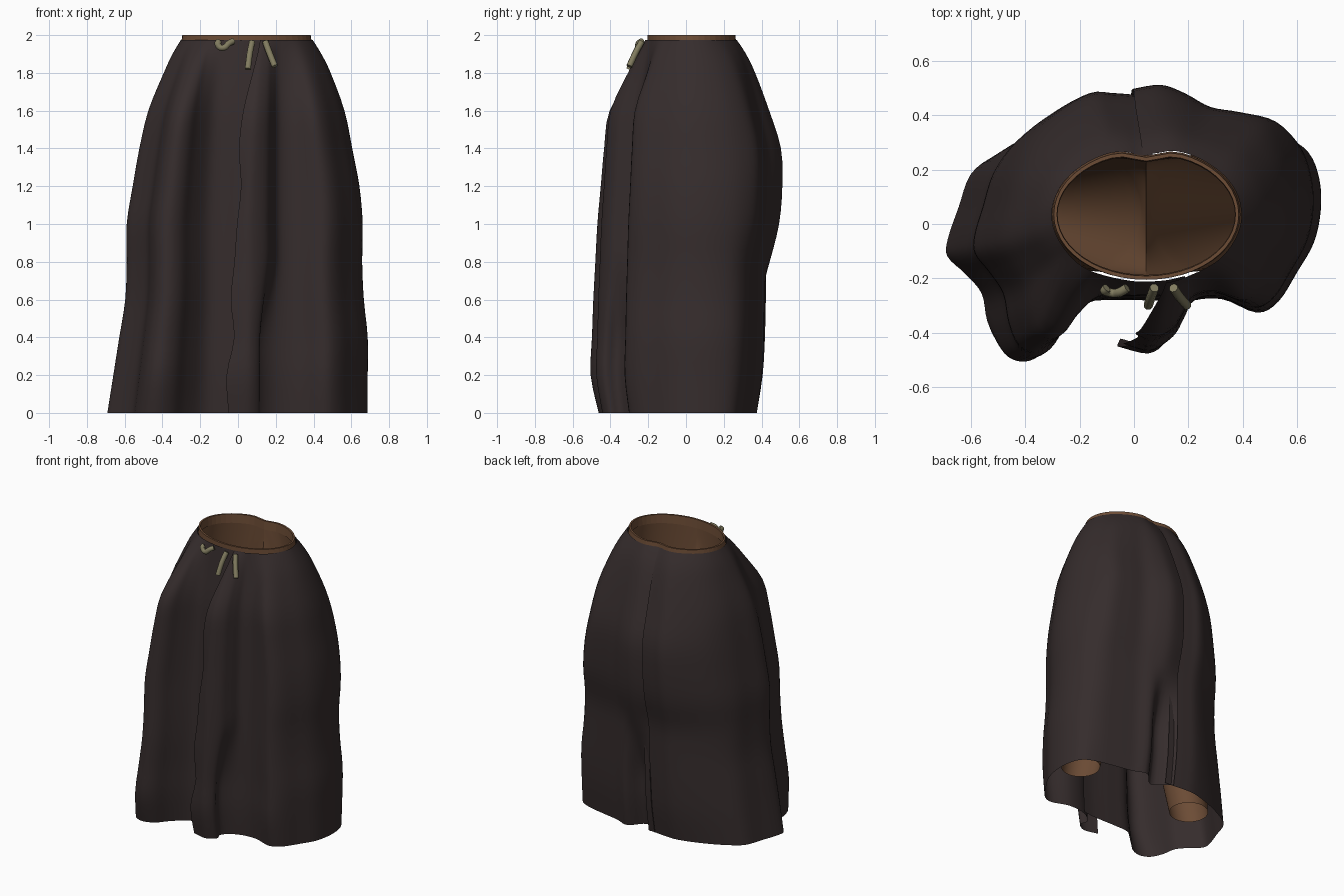
import bpy
import math
from mathutils import Vector

if "Cube" in bpy.data.objects:
    bpy.data.objects.remove(bpy.data.objects["Cube"])


def material(name, rgb):
    m = bpy.data.materials.new(name)
    m.diffuse_color = (*rgb, 1)
    m.use_nodes = True
    m.node_tree.nodes["Principled BSDF"].inputs["Base Color"].default_value = m.diffuse_color
    return m


CLOTH = material("dark cloth", (0.036, 0.0255, 0.0255))
BROWN = material("brown lining", (0.15, 0.072, 0.036))
CORD = material("olive cord", (0.22, 0.2, 0.115))

CX, CY = 0.045, 0.035           # waist centre


def spline(pts, steps):
    """Smooth curve through a row of points."""
    n = len(pts)
    out = []
    for i in range(n - 1):
        a, b, c, d = (pts[min(max(i + k, 0), n - 1)] for k in (-1, 0, 1, 2))
        for s in range(steps):
            t = s / steps
            out.append(0.5 * (2 * b + (c - a) * t + (2 * a - 5 * b + 4 * c - d) * t * t
                              + (3 * b - a - 3 * c + d) * t ** 3))
    out.append(pts[-1].copy())
    return out


def loft(name, rows, mat, closed=False):
    """Skin equal-length rows of points, rows run upward."""
    n = len(rows[0])
    faces = []
    for j in range(len(rows) - 1):
        for i in range(n if closed else n - 1):
            k = (i + 1) % n
            faces.append((j * n + i, j * n + k, (j + 1) * n + k, (j + 1) * n + i))
    me = bpy.data.meshes.new(name)
    me.from_pydata([p for r in rows for p in r], [], faces)
    me.materials.append(mat)
    me.shade_smooth()
    ob = bpy.data.objects.new(name, me)
    bpy.context.collection.objects.link(ob)
    return ob


def clamp(v):
    return min(1, max(0, v))


def back_dip(x):
    """Small dip of the waist at the centre back."""
    return .03 * math.exp(-((x - CX) / .07) ** 2)


# Flare of the skirt at each height: 0 = waist, 1 = full outline
LEVELS = [0, .2, .4, .6, .8, 1, 1.2, 1.4, 1.6, 1.8, 1.9, 1.975]
LEFT = [1, .92, .84, .76, .74, .74, .66, .57, .45, .24, .12, 0]
RIGHT = [1, 1, 1, .93, .9, .91, .85, .72, .58, .33, .16, 0]
FRONT = [.88, 1, .98, .96, .93, .9, .85, .8, .72, .38, .19, .03]
BACK = [.5, .63, .68, .70, .73, .93, 1, .97, .72, .42, .22, 0]
# Wobble of the open flap edge
EDGE = [0, -.015, .02, -.01, .005, .02, .03, 0, 0, .01, .01, 0]
# Pleats of the right panel that deepen toward the hem: point -> (dx, dy)
PLEATS = {2: (-.025, 0), 3: (-.075, 0), 4: (-.03, 0), 17: (0, -.10)}


def skirt_panel(name, outline, rx, ry, flap=False):
    rows = []
    for k, z in enumerate(LEVELS):
        row = []
        low = clamp((.8 - z) / .4)
        for i, (x, y, deg) in enumerate(outline):
            a = math.radians(deg)
            wr = clamp(.5 + .75 * math.cos(a))
            wb = clamp(.5 + .75 * math.sin(a))
            fx = RIGHT[k] * wr + LEFT[k] * (1 - wr)
            fy = BACK[k] * wb + FRONT[k] * (1 - wb)
            fy = fx + (fy - fx) * min(1, abs(math.sin(a)) / .65)
            wx, wy = CX + rx * math.cos(a), CY + ry * math.sin(a)
            if wy > CY:
                wy -= back_dip(wx)
            px = wx + (x - wx) * fx
            py = wy + (y - wy) * fy
            if flap:
                dx, dy = PLEATS.get(i, (0, 0))
                px += dx * low + (EDGE[k] if i == 0 else 0)
                py += dy * low
            row.append(Vector((px, py, z)))
        rows.append(spline(row, 4))
    # smooth the columns as well
    cols = [spline([r[i] for r in rows], 3) for i in range(len(rows[0]))]
    return loft(name, [list(r) for r in zip(*cols)], CLOTH)


# Right half overlaps the left half at front and back
skirt_panel("skirt_right_panel", [
    (-.05, -.45, -78), (.05, -.475, -75), (.14, -.43, -70), (.18, -.36, -66),
    (.22, -.29, -61), (.32, -.275, -53), (.45, -.325, -42), (.53, -.29, -33),
    (.60, -.18, -22), (.66, -.07, -11), (.685, .05, 0), (.68, .17, 14),
    (.64, .29, 26), (.55, .38, 38), (.42, .41, 52), (.30, .43, 64),
    (.20, .48, 74), (.10, .51, 82), (-.02, .495, 92)], .35, .248, True)
skirt_panel("skirt_left_panel", [
    (.04, .47, 86), (-.02, .475, 94), (-.10, .48, 102), (-.20, .48, 112),
    (-.36, .41, 125), (-.51, .31, 140), (-.60, .20, 155), (-.645, .06, 172),
    (-.685, -.06, 185), (-.685, -.13, 194), (-.62, -.20, 203), (-.56, -.28, 211),
    (-.54, -.39, 217), (-.50, -.475, 222), (-.43, -.505, 228), (-.35, -.47, 234),
    (-.28, -.38, 240), (-.18, -.29, 249), (-.06, -.28, 260), (.03, -.28, 268),
    (.12, -.28, 282), (.20, -.27, 294)], .347, .245)


# Waistband
def ring(r, front, back, z):
    out = []
    for i in range(48):
        t = 2 * math.pi * i / 48
        x, s = CX + r * math.cos(t), math.sin(t)
        out.append(Vector((x, CY + (back * s - back_dip(x) if s > 0 else front * s), z)))
    return out


band = loft("waistband", [ring(.346, .24, .246, 1.955), ring(.34, .24, .24, 2.0),
                          ring(.328, .226, .226, 2.0), ring(.326, .222, .222, 1.94)], BROWN, True)
band.data.shade_flat()


# Trouser legs: half the waist each, sagging to a rounded crotch, then a tapering tube
def trouser_leg(name, side, thigh_x, foot_x):
    n_out, n_in = 24, 20
    top, thigh, foot = [], [], []
    for i in range(n_out + n_in):
        if i < n_out:                            # outer half of the waist
            t = -math.pi / 2 + math.pi * i / n_out
            x, s = CX + side * .328 * math.cos(t), math.sin(t)
            top.append(Vector((x, CY + .224 * s - (back_dip(x) if s > 0 else 0), 1.96)))
        else:                                    # centre seam from back to front
            s = (i - n_out) / n_in
            t = math.pi / 2 + math.pi * s
            y = CY + .224 * math.cos(math.pi * s) - .03 * (1 - s)
            top.append(Vector((CX, y, 1.96 - .45 * math.sin(math.pi * s))))
        c, s = side * math.cos(t), math.sin(t)
        thigh.append(Vector((thigh_x + .205 * c, .045 + .215 * s, 1.36)))
        foot.append(Vector((foot_x + .125 * c, .06 + .125 * s, .08)))
    rows = [[b.lerp(a, j / 12) for a, b in zip(thigh, foot)] for j in range(12)]
    rows += [[b.lerp(a, j / 8) for a, b in zip(top, thigh)] for j in range(9)]
    loft(name, rows if side > 0 else [r[::-1] for r in rows], BROWN, True)


trouser_leg("trouser_leg_right", 1, .27, .50)
trouser_leg("trouser_leg_left", -1, -.18, -.41)


# Drawstrings
def cord(name, pts):
    cu = bpy.data.curves.new(name, "CURVE")
    cu.dimensions = "3D"
    cu.bevel_depth = .017
    cu.bevel_resolution = 2
    cu.use_fill_caps = True
    sp = cu.splines.new("POLY")
    path = spline([Vector(p) for p in pts], 5)
    sp.points.add(len(path) - 1)
    for q, p in zip(sp.points, path):
        q.co = (*p, 1)
    cu.materials.append(CORD)
    bpy.context.collection.objects.link(bpy.data.objects.new(name, cu))


cord("drawstring_loop", [(-.025, -.235, 1.968), (-.05, -.25, 1.955), (-.07, -.255, 1.935),
                         (-.095, -.25, 1.935), (-.108, -.245, 1.955), (-.10, -.235, 1.965)])
cord("drawstring_middle", [(.075, -.235, 1.965), (.062, -.27, 1.9), (.052, -.3, 1.82)])
cord("drawstring_right", [(.145, -.235, 1.965), (.165, -.265, 1.91), (.195, -.3, 1.835)])
